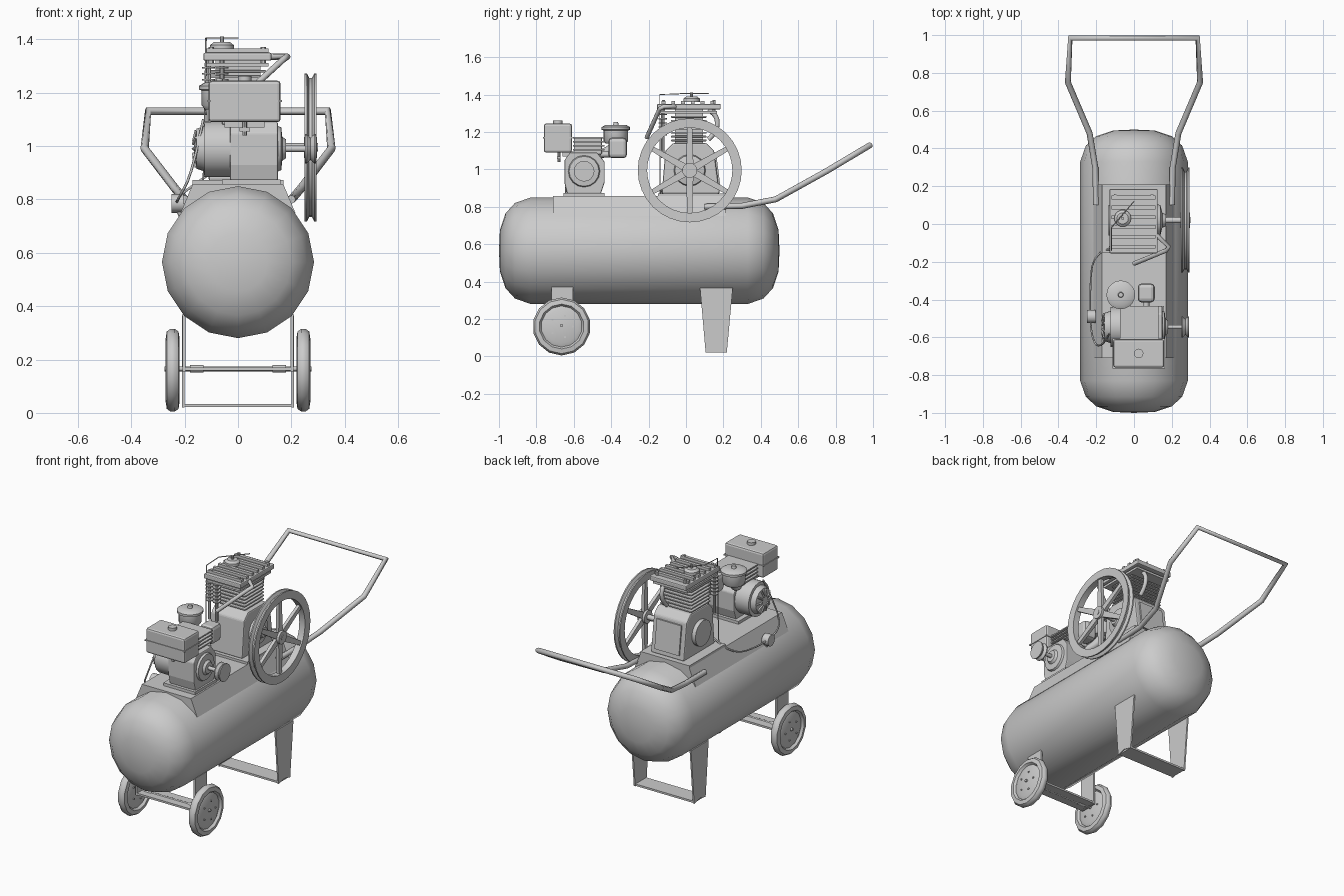
import bpy, bmesh
from math import sin, cos, pi, radians
from mathutils import Matrix, Vector

ROT = {'Z': Matrix.Identity(4), 'Y': Matrix.Rotation(-pi / 2, 4, 'X'), 'X': Matrix.Rotation(pi / 2, 4, 'Y')}

def finish(bm, name, smooth=0, bevel=0):
    bmesh.ops.remove_doubles(bm, verts=bm.verts, dist=1e-5)
    bmesh.ops.recalc_face_normals(bm, faces=bm.faces)
    me = bpy.data.meshes.new(name)
    bm.to_mesh(me)
    bm.free()
    ob = bpy.data.objects.new(name, me)
    bpy.context.collection.objects.link(ob)
    if bevel:
        m = ob.modifiers.new("bevel", 'BEVEL')
        m.width, m.segments, m.limit_method = bevel, 2, 'ANGLE'
    if smooth:
        bpy.ops.object.select_all(action='DESELECT')
        ob.select_set(True)
        bpy.context.view_layer.objects.active = ob
        bpy.ops.object.shade_smooth_by_angle(angle=radians(smooth))
    return ob

def box(name, x, y, z, bevel=0):
    bm = bmesh.new()
    bmesh.ops.create_cube(bm, size=1)
    for v in bm.verts:
        v.co = [(r[0] + r[1]) / 2 + c * (r[1] - r[0]) for r, c in zip((x, y, z), v.co)]
    return finish(bm, name, bevel=bevel)

def prism(name, pts, axis, a, b, bevel=0):
    """Outline of 2D points extruded along axis X (points y,z) or Y (points x,z)."""
    bm = bmesh.new()
    co = lambda p, t: (t, p[0], p[1]) if axis == 'X' else (p[0], t, p[1])
    f = bm.faces.new([bm.verts.new(co(p, a)) for p in pts])
    ext = bmesh.ops.extrude_face_region(bm, geom=[f])['geom']
    d = Vector((b - a, 0, 0)) if axis == 'X' else Vector((0, b - a, 0))
    bmesh.ops.translate(bm, vec=d, verts=[g for g in ext if isinstance(g, bmesh.types.BMVert)])
    return finish(bm, name, bevel=bevel)

def lathe(name, prof, at, axis='Z', n=16, ring=False, smooth=38):
    """Profile of (radius, height) turned about an axis through 'at'."""
    bm = bmesh.new()
    pts = prof + [prof[0]] if ring else prof
    vs = [bm.verts.new((r, 0, h)) for r, h in pts]
    es = [bm.edges.new(p) for p in zip(vs, vs[1:])]
    bmesh.ops.spin(bm, geom=vs + es, cent=(0, 0, 0), axis=(0, 0, 1), angle=2 * pi, steps=n)
    bmesh.ops.transform(bm, matrix=Matrix.Translation(at) @ ROT[axis], verts=bm.verts)
    return finish(bm, name, smooth)

def cyl(name, r, h, at, axis='Z', n=16):
    return lathe(name, [(0, 0), (r, 0), (r, h), (0, h)], at, axis, n)

def tube(name, pts, r, res=2, curved=False):
    cu = bpy.data.curves.new(name, 'CURVE')
    cu.dimensions, cu.bevel_depth, cu.bevel_resolution, cu.use_fill_caps = '3D', r, res, True
    if curved:
        s = cu.splines.new('NURBS')
        s.points.add(len(pts) - 1)
        s.use_endpoint_u, s.order_u, s.resolution_u = True, 3, 4
    else:
        s = cu.splines.new('POLY')
        s.points.add(len(pts) - 1)
    for p, c in zip(s.points, pts):
        p.co = (*c, 1)
    ob = bpy.data.objects.new(name, cu)
    bpy.context.collection.objects.link(ob)
    bpy.ops.object.select_all(action='DESELECT')
    ob.select_set(True)
    bpy.context.view_layer.objects.active = ob
    bpy.ops.object.convert(target='MESH')

# Air tank with domed ends
R = 0.285
lathe("air_tank", [(0, -1.0), (0.11, -0.995), (0.2, -0.965), (0.255, -0.915), (R, -0.83),
                   (R, 0.33), (0.255, 0.415), (0.2, 0.465), (0.11, 0.495), (0, 0.5)], (0, 0, 0.565), 'Y', 16)
# Saddle plate on the tank
prism("saddle_plate", [(-0.215, 0.75), (-0.17, 0.857), (0.17, 0.857), (0.215, 0.75)], 'Y', -0.71, 0.21)

# Push handle
half = [(0.2, 0.1, 0.8), (0.205, 0.3, 0.805), (0.235, 0.48, 0.84), (0.35, 0.75, 0.99), (0.337, 0.985, 1.13)]
tube("push_handle", half + [(-x, y, z) for x, y, z in reversed(half)], 0.016)

# Wheels, axle and strap
for s, side in ((-1, "left"), (1, "right")):
    lathe(side + "_wheel", [(0, -0.02), (0.09, -0.02), (0.11, -0.012), (0.12, -0.026), (0.145, -0.022), (0.155, -0.008),
                            (0.155, 0.008), (0.145, 0.022), (0.12, 0.026), (0.11, 0.012), (0.09, 0.02), (0, 0.02)],
          (s * 0.245, -0.665, 0.16), 'X', 14)
    for k in range(5):
        a = 2 * pi * k / 5
        cyl(side + "_wheel_bolt", 0.006, 0.05, (s * 0.245 - 0.025, -0.665 + 0.06 * cos(a), 0.16 + 0.06 * sin(a)), 'X', 6)
    cyl(side + "_axle_collar", 0.014, 0.05, (s * 0.155 - 0.025, -0.665, 0.165), 'X', 10)
    box(side + "_axle_strap", sorted((s * 0.196, s * 0.208)), (-0.72, -0.605), (0.155, 0.37))
    # Tapered rear leg plates
    prism(side + "_leg", [(0.075, 0.365), (0.25, 0.365), (0.218, 0.02), (0.16, 0.035), (0.105, 0.02)],
          'X', s * 0.2, s * 0.21)
cyl("axle", 0.009, 0.55, (-0.275, -0.665, 0.165), 'X', 10)
box("axle_strap_base", (-0.2, 0.2), (-0.72, -0.605), (0.158, 0.17))
box("leg_foot", (-0.205, 0.205), (0.108, 0.215), (0.022, 0.034))

# Pump crankcase
CY = 0.02
box("pump_base", (-0.17, 0.17), (-0.15, 0.21), (0.85, 0.872))
prism("pump_crankcase", [(-0.13, 0.87), (0.18, 0.87), (0.15, 1.1), (0.11, 1.14), (-0.07, 1.14), (-0.11, 1.1)],
      'X', -0.11, 0.12, 0.008)
prism("crankcase_back_panel", [(0.15, 0.9), (0.185, 0.9), (0.162, 1.08), (0.12, 1.08)], 'X', -0.08, 0.09)
lathe("bearing_cover", [(0, 0), (0.085, 0), (0.08, 0.02), (0.04, 0.03), (0.03, 0.05), (0, 0.05)], (0.12, CY, 0.995), 'X')
cyl("bearing_cover_left", 0.08, 0.025, (-0.135, CY, 0.995), 'X')
# Finned cylinder and head
box("pump_cylinder", (-0.085, 0.085), (-0.06, 0.09), (1.13, 1.33))
for k in range(7):
    z = 1.15 + 0.021 * k
    box("cylinder_fin", (-0.115, 0.105), (-0.08, 0.11), (z, z + 0.009), 0.003)
box("head_gasket_plate", (-0.125, 0.115), (-0.14, 0.165), (1.298, 1.312))
box("pump_head", (-0.13, 0.125), (-0.155, 0.185), (1.32, 1.35), 0.006)
for k in range(6):
    y = -0.13 + 0.052 * k
    box("head_fin", (-0.12, 0.115), (y, y + 0.02), (1.35, 1.366))
for x in (-0.1, 0.095):
    for y in (-0.12, 0.15):
        cyl("head_bolt", 0.01, 0.06, (x, y, 1.312), n=6)
lathe("head_valve", [(0, 0), (0.045, 0), (0.045, 0.018), (0.03, 0.03), (0, 0.03)], (-0.06, 0.03, 1.36), n=14)
# Finned cooler pipes on front of the pump, outlet pipe behind
for x in (-0.11, -0.06):
    cyl("cooler_pipe", 0.009, 0.26, (x, -0.125, 1.06), n=8)
    for k in range(6):
        cyl("cooler_fin", 0.024, 0.006, (x, -0.125, 1.18 + 0.022 * k), n=10)
tube("outlet_pipe", [(0.05, 0.12, 1.32), (0.05, 0.17, 1.29), (0.05, 0.165, 1.2), (0.05, 0.12, 1.16)], 0.013, curved=True)
tube("intake_pipe", [(0.0, -0.21, 1.17), (0.17, -0.14, 1.325), (0.185, -0.12, 1.335), (0.12, -0.06, 1.335)], 0.012)

# Flywheel: grooved rim, spokes, hub, shaft
FX, FZ = 0.272, 0.995
lathe("flywheel_rim", [(0.228, -0.02), (0.278, -0.022), (0.278, -0.014), (0.26, -0.005), (0.26, 0.005),
                       (0.278, 0.014), (0.278, 0.022), (0.228, 0.02)], (FX, CY, FZ), 'X', 32, True)
for k in range(6):
    a = pi / 6 + k * pi / 3
    d, n = Vector((cos(a), sin(a))), Vector((-sin(a), cos(a)))
    o = Vector((CY, FZ))
    prism("flywheel_spoke", [o + d * 0.02 + n * 0.02, o + d * 0.235 + n * 0.013,
                             o + d * 0.235 - n * 0.013, o + d * 0.02 - n * 0.02], 'X', FX - 0.01, FX + 0.01)
cyl("flywheel_hub", 0.04, 0.05, (FX - 0.025, CY, FZ), 'X')
cyl("flywheel_shaft", 0.016, 0.15, (0.15, CY, FZ), 'X', 12)

# Engine crankcase with round front cover and pulley
EY, EZ = -0.545, 0.99
box("engine_foot", (-0.06, 0.16), (-0.655, -0.435), (0.855, 0.875))
prism("engine_block", [(-0.635, 0.87), (-0.455, 0.87), (-0.435, 0.93), (-0.435, 1.04), (-0.475, 1.09),
                       (-0.62, 1.09), (-0.65, 1.05), (-0.65, 0.93)], 'X', -0.03, 0.15, 0.006)
lathe("engine_side_cover", [(0, 0), (0.085, 0), (0.08, 0.012), (0.045, 0.016), (0.035, 0.03), (0, 0.03)], (0.15, EY, EZ), 'X')
cyl("engine_shaft", 0.012, 0.14, (0.15, EY, EZ), 'X', 10)
lathe("engine_pulley", [(0, -0.02), (0.055, -0.02), (0.055, -0.014), (0.042, 0), (0.055, 0.014), (0.055, 0.02), (0, 0.02)],
      (FX, EY, EZ), 'X')
# Fan housing and recoil starter on the left side
cyl("fan_housing", 0.105, 0.1, (-0.125, EY, EZ), 'X', 20)
lathe("recoil_starter", [(0, 0), (0.085, 0), (0.075, -0.03), (0.03, -0.04), (0, -0.04)], (-0.125, EY, EZ), 'X', 20)
for k in range(10):
    a = 2 * pi * k / 10
    tube("starter_rib", [(-0.158, EY + 0.072 * cos(a), EZ + 0.072 * sin(a)),
                         (-0.168, EY + 0.03 * cos(a), EZ + 0.03 * sin(a))], 0.006, 0)
# Engine cylinder head with fins, muffler, air cleaner
box("engine_cylinder", (-0.06, 0.1), (-0.6, -0.45), (1.08, 1.17), 0.006)
for k in range(4):
    z = 1.1 + 0.022 * k
    box("engine_fin", (-0.075, 0.13), (-0.605, -0.435), (z, z + 0.008))
box("muffler", (0.02, 0.11), (-0.415, -0.315), (1.06, 1.17), 0.02)
tube("muffler_pipe", [(0.065, -0.46, 1.08), (0.065, -0.4, 1.08)], 0.016)
lathe("air_cleaner", [(0, 0), (0.055, 0), (0.066, 0.015), (0.066, 0.07), (0.076, 0.074), (0.076, 0.088),
                      (0.055, 0.1), (0.015, 0.1), (0.012, 0.115), (0, 0.115)], (-0.07, -0.375, 1.138), n=20)
tube("carburettor_pipe", [(-0.07, -0.375, 1.15), (-0.06, -0.4, 1.09), (-0.03, -0.47, 1.08)], 0.025, curved=True)
# Fuel tank with cap and tap
box("fuel_tank", (-0.11, 0.16), (-0.76, -0.61), (1.09, 1.245), 0.012)
box("fuel_tank_seam", (-0.114, 0.164), (-0.764, -0.606), (1.165, 1.172))
cyl("fuel_cap", 0.025, 0.022, (0.025, -0.685, 1.24), n=12)
cyl("fuel_tap", 0.008, 0.06, (0.025, -0.68, 1.04), n=8)
box("fuel_tap_lever", (0.005, 0.045), (-0.69, -0.67), (1.055, 1.07))
box("fuel_tank_bracket", (-0.05, 0.1), (-0.66, -0.58), (1.07, 1.095))

# Thin control lines and tank valve
tube("control_line", [(0.0, 0.12, 1.405), (-0.06, 0.05, 1.405), (-0.12, -0.02, 1.405), (-0.12, -0.14, 1.4), (-0.125, -0.14, 1.05),
                      (-0.13, -0.14, 0.87)], 0.003, 1)
tube("throttle_cable", [(-0.1, -0.13, 0.9), (-0.22, -0.13, 0.82), (-0.235, -0.4, 0.78), (-0.225, -0.62, 0.8),
                        (-0.17, -0.66, 0.9), (-0.13, -0.58, 1.1)], 0.005, 1, True)
cyl("head_stem", 0.008, 0.03, (-0.06, 0.03, 1.38), n=8)
cyl("tank_valve", 0.035, 0.045, (-0.25, -0.49, 0.785), 'X', 12)
tube("tank_valve_stem", [(-0.21, -0.49, 0.74), (-0.235, -0.49, 0.785)], 0.012)
